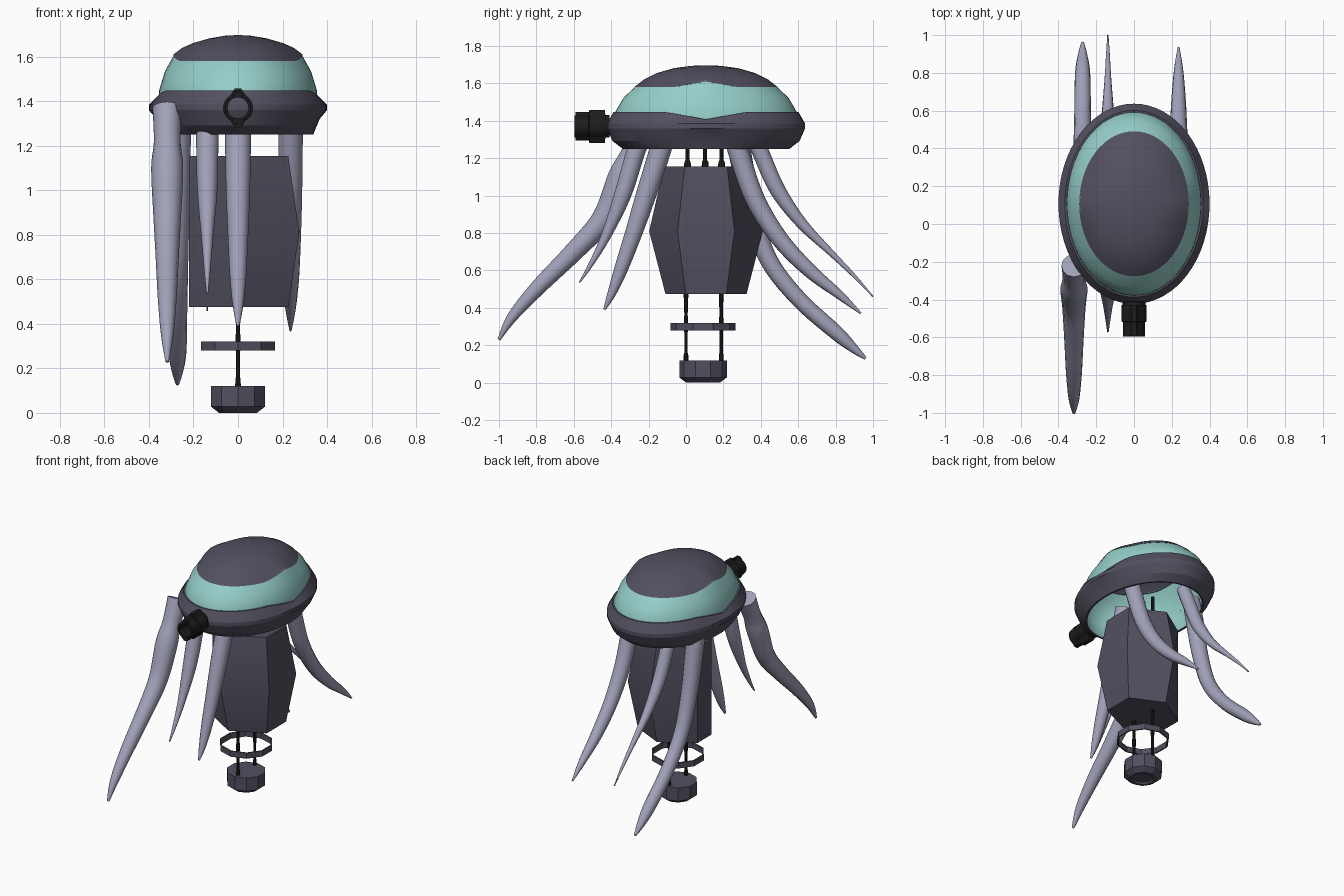
import bpy, bmesh, math
from mathutils import Vector

if "Cube" in bpy.data.objects:
    bpy.data.objects.remove(bpy.data.objects["Cube"])


def material(name, rgb):
    m = bpy.data.materials.new(name)
    m.diffuse_color = (*rgb, 1)
    m.use_nodes = True
    m.node_tree.nodes["Principled BSDF"].inputs["Base Color"].default_value = m.diffuse_color
    return m


DARK = material("dark_slate", (0.085, 0.08, 0.115))
TEAL = material("teal", (0.30, 0.62, 0.58))
SKIN = material("pale_lavender", (0.36, 0.36, 0.49))
BLACK = material("black", (0.012, 0.012, 0.012))


def loft(name, rings, mat, cap0=False, cap1=False, closed=False, angle=35):
    """Skin a list of point rings into one object."""
    bm = bmesh.new()
    vs = [[bm.verts.new(p) for p in r] for r in rings]
    n = len(vs[0])
    pairs = list(zip(vs, vs[1:])) + ([(vs[-1], vs[0])] if closed else [])
    for a, b in pairs:
        for i in range(n):
            j = (i + 1) % n
            bm.faces.new((a[i], a[j], b[j], b[i]))
    if cap0:
        bm.faces.new(vs[0][::-1])
    if cap1:
        bm.faces.new(vs[-1])
    bmesh.ops.recalc_face_normals(bm, faces=bm.faces)
    me = bpy.data.meshes.new(name)
    bm.to_mesh(me)
    bm.free()
    me.materials.append(mat)
    ob = bpy.data.objects.new(name, me)
    bpy.context.collection.objects.link(ob)
    bpy.ops.object.select_all(action='DESELECT')
    bpy.context.view_layer.objects.active = ob
    ob.select_set(True)
    bpy.ops.object.shade_smooth_by_angle(angle=math.radians(angle))
    return ob


def ring(rx, ry, z, cy, n, bump=0.0):
    """Elliptical ring; bump lifts it in a peak at the two sides."""
    pts = []
    for i in range(n):
        a = math.pi / 2 + 2 * math.pi * i / n
        k = max(0, 1 - abs(math.sin(a)) / 0.45)
        pts.append((rx * math.cos(a), cy + ry * math.sin(a), z + bump * k))
    return pts


# --- head: cap, teal band, rim (open underneath) ---
CY, N = 0.107, 64


def head_part(name, prof, mat, **kw):
    return loft(name, [ring(rx, ry, z, CY, N, b) for rx, ry, z, b in prof], mat, **kw)


head_part("head_cap", [(.280, .370, 1.580, .03), (.290, .384, 1.580, .03),
                       (.250, .330, 1.622, .018), (.200, .262, 1.656, .006),
                       (.130, .170, 1.682, 0), (.060, .080, 1.694, 0),
                       (.010, .013, 1.697, 0)], DARK, cap1=True)
head_part("teal_band", [(.328, .438, 1.255, 0), (.345, .470, 1.30, 0),
                        (.358, .488, 1.38, 0), (.354, .484, 1.45, 0),
                        (.328, .440, 1.525, .01), (.283, .374, 1.586, .03)], TEAL)
head_part("head_rim", [(.355, .485, 1.448, -.04), (.366, .494, 1.448, -.04),
                       (.400, .530, 1.385, 0), (.400, .530, 1.36, 0),
                       (.368, .500, 1.292, .035), (.338, .445, 1.25, 0),
                       (.325, .435, 1.25, 0)], DARK, angle=20)


# --- eyepiece: hollow tube pointing forward with top and bottom fins ---
def eye_ring(r, y, n=20):
    return [(r * math.cos(2 * math.pi * i / n), y, 1.37 + r * math.sin(2 * math.pi * i / n))
            for i in range(n)]


loft("eyepiece", [eye_ring(r, y) for r, y in
                  [(.047, -.41), (.060, -.41), (.060, -.43), (.067, -.43), (.067, -.515),
                   (.058, -.52), (.058, -.595), (.047, -.595)]], BLACK, closed=True)
for s, nm in ((1, "upper"), (-1, "lower")):
    fin = [[(-w, y, 1.37 + s * .055), (w, y, 1.37 + s * .055),
            (w * .4, y, 1.37 + s * h), (-w * .4, y, 1.37 + s * h)]
           for y, w, h in [(-.432, .035, .088), (-.517, .035, .088),
                           (-.518, .030, .076), (-.59, .030, .076)]]
    loft("eyepiece_fin_" + nm, fin, BLACK, True, True)

# --- body: six sided barrel with a flat left side ---
BY = 0.107
body = []
for z, x, y in [(.475, .226, .217), (.81, .275, .304), (1.155, .226, .225)]:
    h = y * 0.5
    body.append([(0, BY - y, z), (x, BY - h, z), (x, BY + h, z),
                 (0, BY + y, z), (-.22, BY + .08, z), (-.22, BY - .08, z)])
loft("body", body, DARK, True, True, angle=30)

# --- foot and ring below the body (ten sides) ---
FY = 0.091
loft("foot", [ring(r, r, z, FY, 10) for r, z in
              [(.065, .012), (.07, 0), (.09, 0), (.127, .028), (.127, .12)]], DARK, True, True, angle=20)
loft("lower_ring", [ring(r, r, z, FY, 10) for r, z in
                    [(.174, .28), (.174, .32), (.164, .32), (.164, .28)]],
     DARK, closed=True, angle=20)


# --- rods ---
def rod(name, y, prof):
    loft(name, [ring(r, r, z, y, 8) for z, r in prof], BLACK, True, True)


for i, y in enumerate((0, .188)):
    rod(f"lower_rod_{i}", y, [(.10, .013), (.15, .012), (.16, .009), (.27, .009), (.29, .012),
                              (.34, .012), (.36, .009), (.40, .010), (.48, .013)])
for i, y in enumerate((.008, .102, .19)):
    rod(f"upper_rod_{i}", y, [(1.14, .019), (1.18, .017), (1.19, .011), (1.33, .011)])


# --- tentacles: tapered tubes, each in a plane of constant x ---
def spline(p, t):
    i = min(int(t), len(p) - 2)
    f = t - i
    a, b, c, d = (p[max(0, min(len(p) - 1, k))] for k in range(i - 1, i + 3))
    return .5 * ((2 * b) + (c - a) * f + (2 * a - 5 * b + 4 * c - d) * f ** 2
                 + (3 * b - a - 3 * c + d) * f ** 3)


def tentacle(name, x, pts, steps=5, n=12):
    p = [Vector(q) for q in pts]          # (y, z, radius)
    c = [spline(p, k / steps) for k in range((len(p) - 1) * steps + 1)]
    rings = []
    for k, q in enumerate(c):
        t = c[min(k + 1, len(c) - 1)] - c[max(k - 1, 0)]
        t = Vector((t.x, t.y)).normalized()
        r = max(q.z, .004)
        rings.append([(x + r * math.cos(a), q.x - t.y * r * math.sin(a), q.y + t.x * r * math.sin(a))
                      for a in (2 * math.pi * i / n for i in range(n))])
    loft(name, rings, SKIN, True, True, angle=50)


tentacle("front_tentacle_outer", -.318, [(-.22, 1.37, .066), (-.29, 1.22, .060), (-.345, 1.10, .072),
                                         (-.44, .88, .062), (-.60, .70, .052), (-.79, .51, .042),
                                         (-.93, .35, .028), (-1.0, .23, .008)])
tentacle("front_tentacle_thin", -.138, [(-.22, 1.37, .050), (-.27, 1.23, .050), (-.34, 1.0, .045),
                                        (-.43, .78, .026), (-.51, .63, .013), (-.57, .535, .004)])
tentacle("front_tentacle_middle", 0, [(-.10, 1.37, .058), (-.145, 1.22, .058), (-.215, 1.0, .054),
                                      (-.28, .80, .046), (-.35, .60, .036), (-.40, .47, .022),
                                      (-.437, .39, .006)])
tentacle("back_tentacle_right", .236, [(.24, 1.37, .055), (.285, 1.22, .055), (.37, .98, .052),
                                       (.50, .77, .046), (.66, .60, .038), (.82, .47, .024),
                                       (.935, .37, .005)])
tentacle("back_tentacle_left", -.272, [(.26, 1.37, .058), (.29, 1.22, .060), (.35, .92, .054),
                                       (.44, .66, .048), (.60, .45, .044), (.80, .27, .040),
                                       (.90, .18, .024), (.96, .13, .008)])
tentacle("back_tentacle_thin", -.138, [(.34, 1.37, .045), (.40, 1.23, .045), (.49, 1.03, .042),
                                       (.62, .85, .030), (.78, .69, .017), (.90, .57, .010),
                                       (1.0, .46, .003)])
